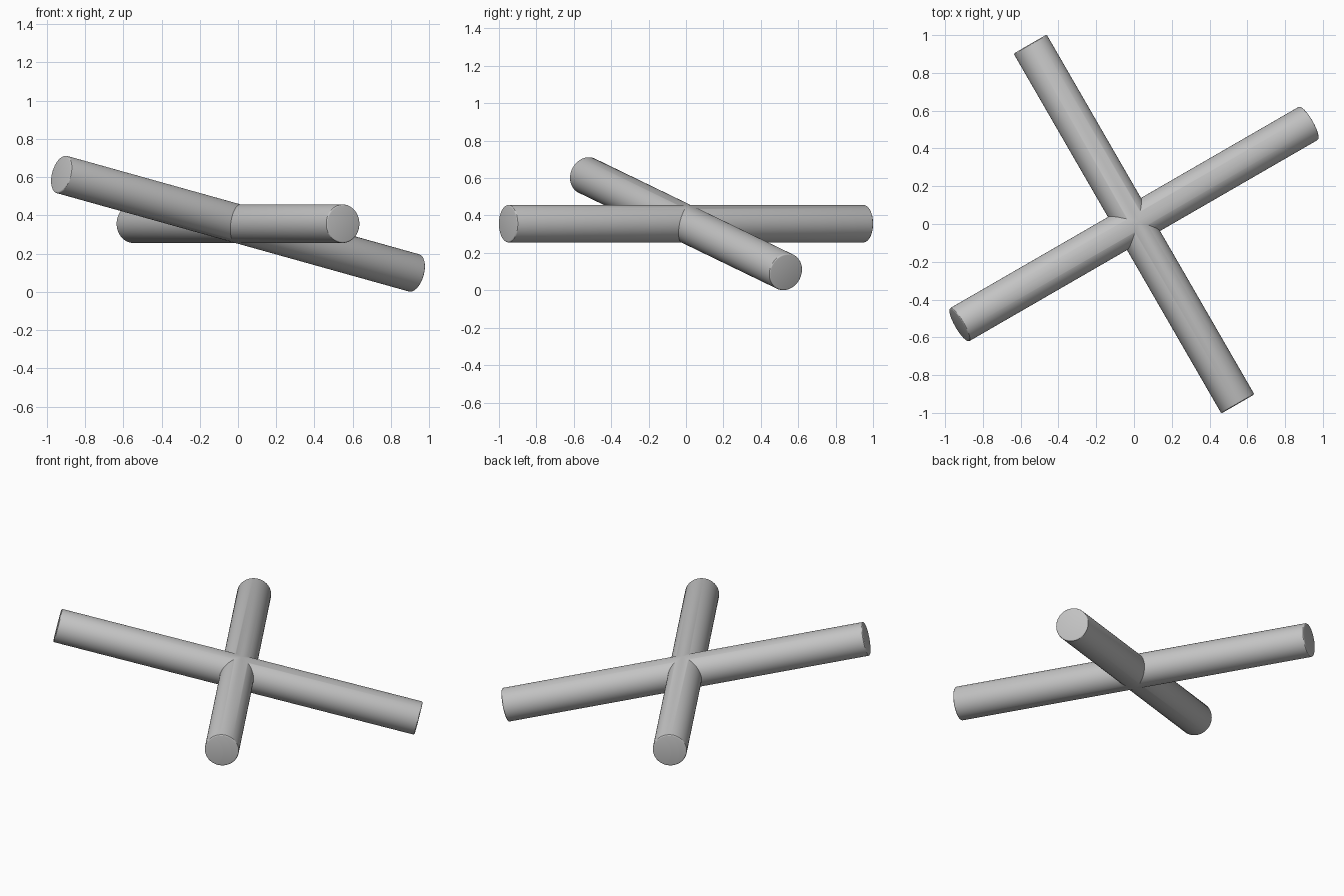
import bpy
import math
from mathutils import Vector

cube = bpy.data.objects.get("Cube")
if cube:
    bpy.data.objects.remove(cube, do_unlink=True)

RADIUS = 0.101
LENGTH = 2.2
CENTRE = Vector((0, 0, 0.356))

grey = bpy.data.materials.new("plain_grey")
grey.use_nodes = True
colour = (0.55, 0.55, 0.55, 1)
grey.diffuse_color = colour
grey.node_tree.nodes["Principled BSDF"].inputs["Base Color"].default_value = colour


def make_rod(name, heading, dip):
    """Round bar through the centre, aimed by a compass heading and a downward dip."""
    h, d = math.radians(heading), math.radians(dip)
    axis = Vector((math.cos(h) * math.cos(d), math.sin(h) * math.cos(d), -math.sin(d)))
    bpy.ops.mesh.primitive_cylinder_add(vertices=64, radius=RADIUS, depth=LENGTH, location=CENTRE)
    rod = bpy.context.object
    rod.name = name
    rod.rotation_euler = axis.to_track_quat('Z', 'Y').to_euler()
    rod.data.materials.append(grey)
    # softened end rims
    bevel = rod.modifiers.new("rim", 'BEVEL')
    bevel.width = 0.008
    bevel.segments = 3
    bevel.limit_method = 'ANGLE'
    bevel.angle_limit = math.radians(40)
    bpy.ops.object.modifier_apply(modifier=bevel.name)
    return rod


# level rod and sloping rod, crossing at right angles in plan
sloping = make_rod("sloping_rod", 30, 13.6)
level = make_rod("crossed_rods", -60, 0)

# weld the two into one solid
union = level.modifiers.new("weld", 'BOOLEAN')
union.operation = 'UNION'
union.solver = 'EXACT'
union.object = sloping
bpy.ops.object.modifier_apply(modifier=union.name)
bpy.data.objects.remove(sloping, do_unlink=True)

bpy.ops.object.shade_smooth_by_angle(angle=math.radians(30))
